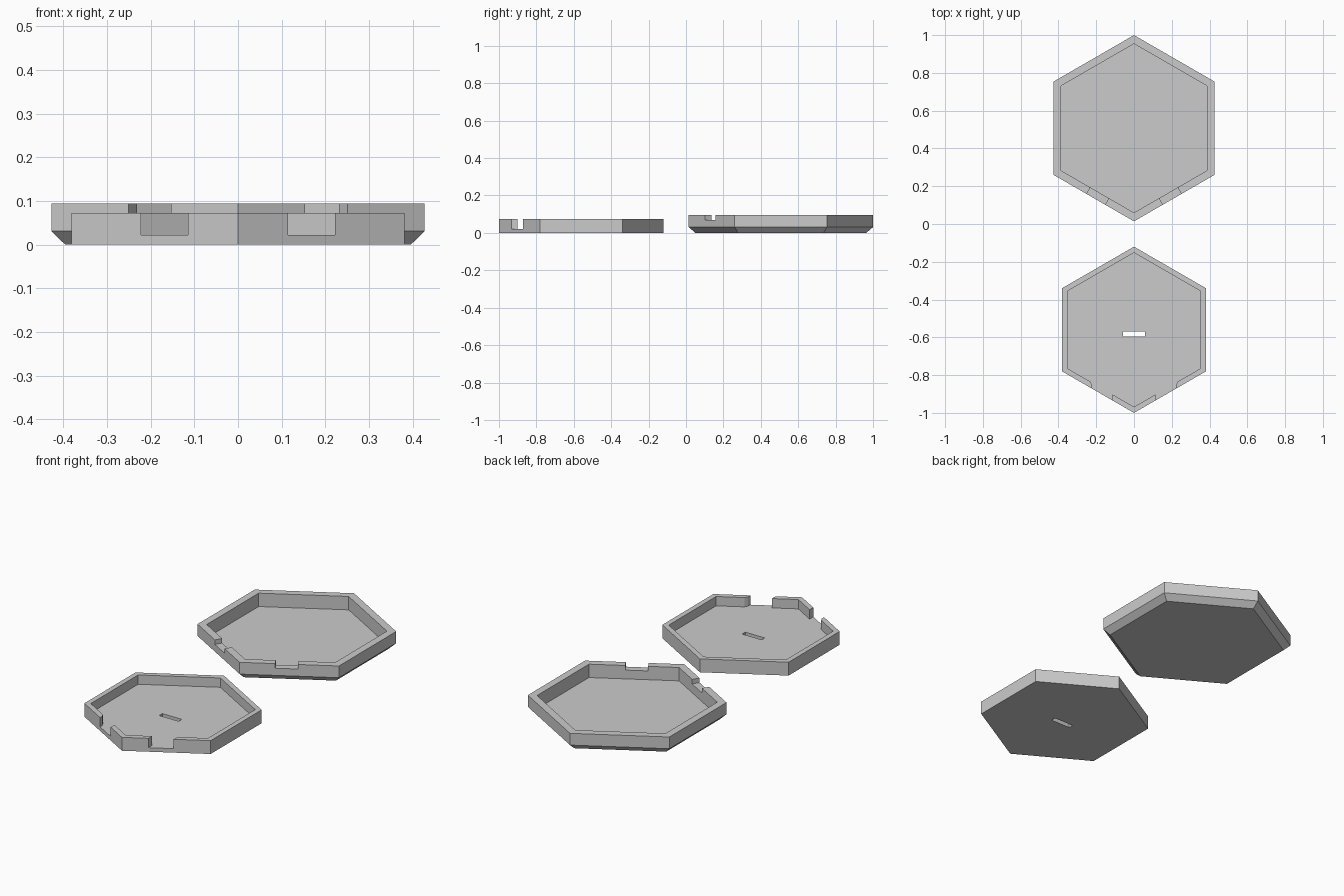
import bpy, math

if "Cube" in bpy.data.objects:
    bpy.data.objects.remove(bpy.data.objects["Cube"])

Z_FLOOR = 0.022


def prism(name, rings):
    """Closed solid lofted through rings of (xy points, z)."""
    n = len(rings[0][0])
    verts = [(x, y, z) for pts, z in rings for x, y in pts]
    faces = [tuple(reversed(range(n))), tuple(range(len(verts) - n, len(verts)))]
    for k in range(len(rings) - 1):
        a, b = k * n, (k + 1) * n
        faces += [(a + i, a + (i + 1) % n, b + (i + 1) % n, b + i) for i in range(n)]
    mesh = bpy.data.meshes.new(name)
    mesh.from_pydata(verts, [], faces)
    obj = bpy.data.objects.new(name, mesh)
    bpy.context.collection.objects.link(obj)
    return obj


def hexagon(r, cy):
    """Hexagon with a corner pointing along y."""
    return [(r * math.cos(math.radians(30 + 60 * i)),
             cy + r * math.sin(math.radians(30 + 60 * i))) for i in range(6)]


def mirror(pts):
    return [(-x, y) for x, y in reversed(pts)]


def cut(obj, pts, z0, z1):
    """Subtract a straight prism from obj."""
    cutter = prism("cutter", [(pts, z0), (pts, z1)])
    cutter.hide_render = True
    mod = obj.modifiers.new("cut", 'BOOLEAN')
    mod.operation = 'DIFFERENCE'
    mod.solver = 'EXACT'
    mod.object = cutter
    bpy.context.view_layer.objects.active = obj
    bpy.ops.object.modifier_apply(modifier=mod.name)
    bpy.data.objects.remove(cutter)


# Large tray with chamfered base
cy, r = 0.507, 0.493
tray = prism("large_tray", [(hexagon(r - 0.036, cy), 0), (hexagon(r, cy), 0.031),
                            (hexagon(r, cy), 0.095)])
cut(tray, hexagon(0.447, cy), Z_FLOOR, 0.2)

# Shallow rim notches, square to the two front walls
s, c = 0.5, math.cos(math.radians(30))


def on_wall(x, out):
    """Point at x along the front right wall, pushed outwards by out."""
    return (x + out * s, cy - r + x * math.tan(math.radians(30)) - out * c)


notch = [on_wall(0.153, 0.03), on_wall(0.251, 0.03),
         on_wall(0.251, -0.06), on_wall(0.153, -0.06)]
for pts in (notch, mirror(notch)):
    cut(tray, pts, 0.07, 0.2)

# Small tray
cy = -0.56
lid = prism("small_tray", [(hexagon(0.44, cy), 0), (hexagon(0.44, cy), 0.073)])
cut(lid, hexagon(0.408, cy), Z_FLOOR, 0.2)

# Full-height wall notches with a small inner corner chamfer
notch = [(0.114, -1.05), (0.222, -1.05), (0.222, -0.851), (0.235, -0.828),
         (0.235, -0.80), (0.114, -0.80)]
for pts in (notch, mirror(notch)):
    cut(lid, pts, Z_FLOOR, 0.2)

# Slot through the floor
cut(lid, [(-0.059, -0.595), (0.059, -0.595), (0.059, -0.568), (-0.059, -0.568)], -0.1, 0.2)
